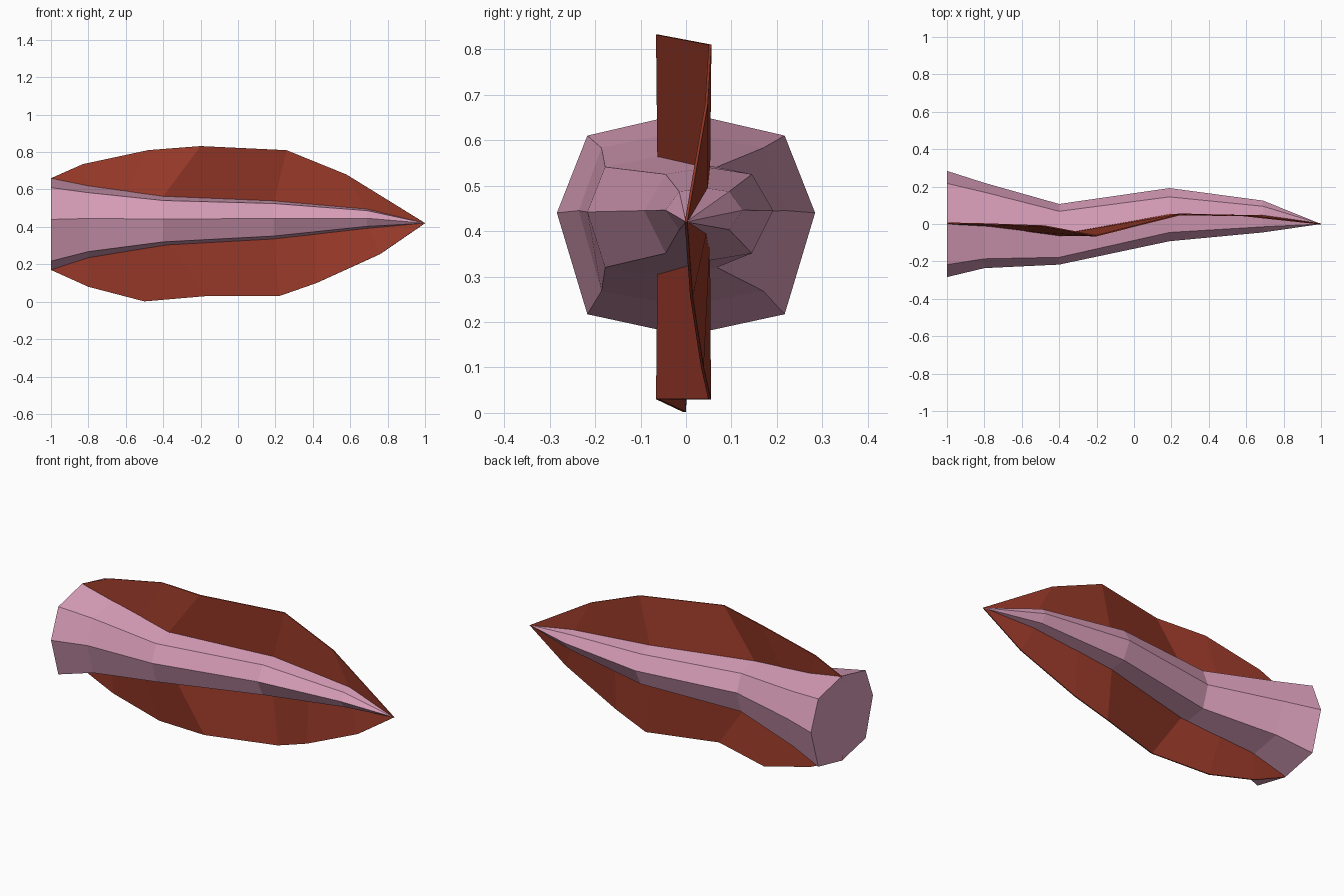
import bpy

if "Cube" in bpy.data.objects:
    bpy.data.objects.remove(bpy.data.objects["Cube"])

def material(name, rgb):
    m = bpy.data.materials.new(name)
    m.diffuse_color = (*rgb, 1)
    m.use_nodes = True
    m.node_tree.nodes["Principled BSDF"].inputs["Base Color"].default_value = m.diffuse_color
    return m

pink = material("pale pink", (0.70, 0.345, 0.49))
brown = material("red brown", (0.32, 0.042, 0.022))

def make(name, verts, faces, mat):
    me = bpy.data.meshes.new(name)
    me.from_pydata(verts, [], faces)
    me.materials.append(mat)
    ob = bpy.data.objects.new(name, me)
    bpy.context.collection.objects.link(ob)
    return ob

# Eight-sided stem: x, centre y, half width, diagonal half width,
# then heights of top, upper, middle, lower, bottom corners
rings = [
    (-1.00, 0.0, .284, .217, .66, .61, .44, .217, .17),
    (-0.80, -.008, .228, .178, .62, .583, .445, .268, .235),
    (-0.40, -.055, .162, .123, .565, .541, .442, .32, .30),
    (0.19, .05, .142, .095, .54, .525, .445, .351, .335),
    (0.69, .04, .085, .055, .495, .487, .446, .403, .392),
]
verts = []
for x, c, w, d, t, u, m, l, b in rings:
    verts += [(x, c + oy, z) for oy, z in
              ((0, t), (d, u), (w, m), (d, l), (0, b), (-d, l), (-w, m), (-d, u))]
verts.append((1, 0, .42))
tip = len(verts) - 1
faces = [tuple(range(8))]
for r in range(len(rings) - 1):
    for i in range(8):
        j = (i + 1) % 8
        a = r * 8
        faces.append((a + i, a + 8 + i, a + 8 + j, a + j))
a = 8 * (len(rings) - 1)
faces += [(a + i, tip, a + (i + 1) % 8) for i in range(8)]
make("stem", verts, faces, pink)

# Wavy leaf halves: a strip between a root line inside the stem and the outer rim
def leaf(name, root, rim):
    n = len(root)
    fs = [(i, i + 1, n + i + 1, n + i) for i in range(n - 2)]
    fs.append((n - 2, n - 1, 2 * n - 2))      # closing triangle at the tip
    ob = make(name, root + rim[:-1], fs, brown)
    s = ob.modifiers.new("thickness", 'SOLIDIFY')
    s.thickness = 0.006
    s.offset = 0

leaf("upper_leaf",
     [(-1, 0, .63), (-.8, -.01, .60), (-.6, -.035, .57), (-.41, -.06, .55),
      (.19, .05, .52), (.69, .045, .48), (1, 0, .42)],
     [(-1, .005, .66), (-.83, .002, .735), (-.48, -.01, .81), (-.2, -.063, .832),
      (.26, .053, .81), (.58, .045, .68), (1, 0, .42)])
leaf("lower_leaf",
     [(-1, 0, .20), (-.8, -.01, .26), (-.6, -.035, .29), (-.37, -.06, .32),
      (.19, .05, .355), (.42, .05, .38), (.69, .045, .41), (1, 0, .42)],
     [(-1, 0, .17), (-.8, 0, .08), (-.5, -.003, .002), (-.17, -.063, .03),
      (.22, .052, .03), (.42, .036, .10), (.76, .012, .255), (1, 0, .42)])
